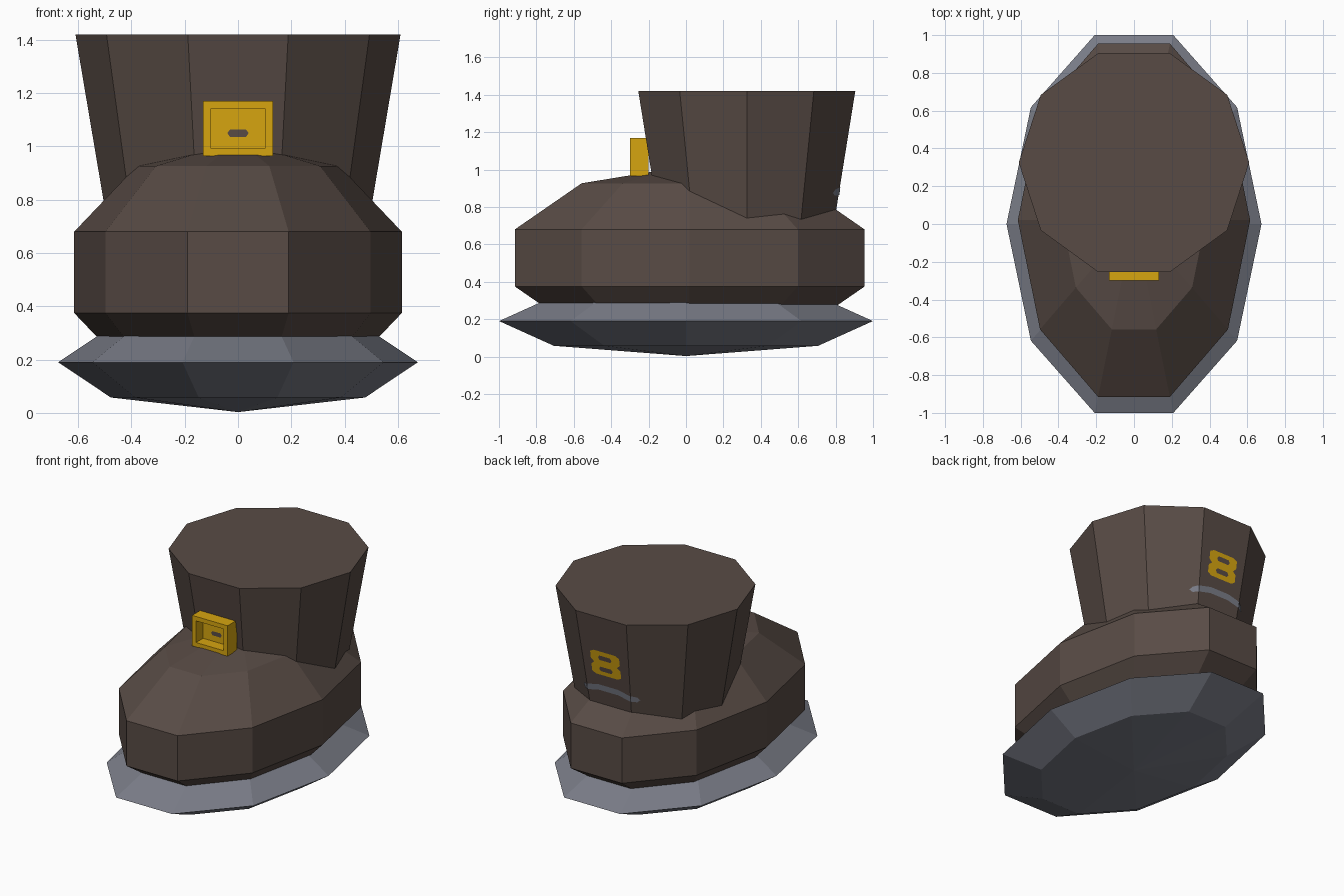
import bpy, bmesh, math
from mathutils import Matrix, Vector

if "Cube" in bpy.data.objects:
    bpy.data.objects.remove(bpy.data.objects["Cube"])

SIDES = 10


def material(name, rgb):
    m = bpy.data.materials.new(name)
    m.diffuse_color = (*rgb, 1)
    m.use_nodes = True
    m.node_tree.nodes["Principled BSDF"].inputs["Base Color"].default_value = m.diffuse_color
    return m


BROWN = material("dark_brown_leather", (0.098, 0.071, 0.060))
GREY = material("grey_rubber", (0.195, 0.205, 0.246))
GOLD = material("gold", (0.672, 0.376, 0.005))


def finish(bm, name, mat):
    me = bpy.data.meshes.new(name)
    bm.to_mesh(me)
    bm.free()
    me.materials.append(mat)
    ob = bpy.data.objects.new(name, me)
    bpy.context.collection.objects.link(ob)
    return ob


def loft(name, mat, rings, cy, poles=None):
    """Stack of ten-sided rings (z, rx, ry), closed by caps or pole points."""
    bm = bmesh.new()
    loops = []
    for z, rx, ry in rings:
        loops.append([bm.verts.new((rx * math.cos(a), cy + ry * math.sin(a), z))
                      for a in (math.tau * i / SIDES for i in range(SIDES))])
    for lo, hi in zip(loops, loops[1:]):
        for i in range(SIDES):
            j = (i + 1) % SIDES
            bm.faces.new((lo[i], lo[j], hi[j], hi[i]))
    if poles:
        for z, loop in zip(poles, (loops[0], loops[-1])):
            p = bm.verts.new((0, cy, z))
            for i in range(SIDES):
                bm.faces.new((loop[i], loop[(i + 1) % SIDES], p))
    else:
        bm.faces.new(loops[0])
        bm.faces.new(loops[-1])
    bmesh.ops.recalc_face_normals(bm, faces=bm.faces)
    return finish(bm, name, mat)


def spheroid(name, mat, lats, cz, rx, ry, rz, cy):
    rings = []
    for lat in lats:
        a = math.radians(lat)
        rings.append((cz + rz * math.sin(a), rx * math.cos(a), ry * math.cos(a)))
    return loft(name, mat, rings, cy, (cz - rz, cz + rz))


# Sole and foot: squashed low-poly spheres
spheroid("sole", GREY, (-45, 0, 45), 0.19, 0.675, 1.051, 0.187, 0)
c18 = math.cos(math.radians(18))
spheroid("foot", BROWN, (-54, -18, 18, 54), 0.5275, 0.615 / c18,
         0.935 / c18 / c18, 0.4935, 0.02)

# Flared ankle cuff
CUFF_Y, TOP_Z, TOP_R, FLARE = 0.325, 1.42, 0.61, 0.169


def cuff_radius(z):
    return TOP_R - FLARE * (TOP_Z - z)


loft("ankle_cuff", BROWN,
     [(z, cuff_radius(z), cuff_radius(z)) for z in (0.55, TOP_Z)], CUFF_Y)

# Front buckle: a box with a recessed window
bm = bmesh.new()
bmesh.ops.create_cube(bm, size=1, matrix=Matrix.Translation((0, -0.25, 1.0675))
                      @ Matrix.Diagonal((0.264, 0.1, 0.205, 1)))
front = min(bm.faces, key=lambda f: f.calc_center_median().y)
bmesh.ops.inset_region(bm, faces=[front], thickness=0.042)
floor = bmesh.ops.extrude_discrete_faces(bm, faces=[front])["faces"]
bmesh.ops.translate(bm, verts=floor[0].verts, vec=(0, 0.075, 0))
bmesh.ops.recalc_face_normals(bm, faces=bm.faces)
finish(bm, "front_buckle", GOLD)

# Slot in the buckle floor
bm = bmesh.new()
outline = [(-0.04, 1.05), (-0.03, 1.036), (0.03, 1.036),
           (0.04, 1.05), (0.03, 1.064), (-0.03, 1.064)]
bm.faces.new([bm.verts.new((x, -0.229, z)) for x, z in outline])
finish(bm, "buckle_slot", BROWN)


def cuff_plate(name, mat, polygons, lift):
    """Flat plates on the cuff; each polygon is (face turn, [(x, z), ...])."""
    bm = bmesh.new()
    for turn, pts in polygons:
        rot = Matrix.Rotation(math.radians(36 * turn), 3, 'Z')
        verts = []
        for x, z in pts:
            p = rot @ Vector((x, cuff_radius(z) * c18 + lift, z))
            verts.append(bm.verts.new((p.x, p.y + CUFF_Y, p.z)))
        f = bm.faces.new(verts)
        f.normal_update()
        if f.normal.dot(rot @ Vector((0, 1, 0))) < 0:
            f.normal_flip()
    return finish(bm, name, mat)


# Rear fastening: waisted gold plate with two slots
half = [(0.08, 1.0), (0.108, 1.015), (0.108, 1.065), (0.085, 1.085),
        (0.108, 1.105), (0.108, 1.155), (0.08, 1.17)]
cuff_plate("rear_plate", GOLD,
           [(0, half + [(-x, z) for x, z in reversed(half)])], 0.004)
slots = []
for z in (1.045, 1.125):
    slots.append((0, [(-0.05, z), (-0.04, z - 0.016), (0.04, z - 0.016),
                      (0.05, z), (0.04, z + 0.016), (-0.04, z + 0.016)]))
cuff_plate("rear_plate_slots", BROWN, slots, 0.007)

# Grey pull band wrapping the heel side of the cuff
e = cuff_radius(0.89) * math.sin(math.radians(18))
cuff_plate("heel_band", GREY, [
    (0, [(-e, 0.865), (-0.07, 0.885), (0.07, 0.885), (e, 0.865),
         (e, 0.905), (0.07, 0.925), (-0.07, 0.925), (-e, 0.905)]),
    (1, [(e, 0.865), (e, 0.905), (e - 0.04, 0.895), (e - 0.06, 0.875), (e - 0.04, 0.86)]),
    (-1, [(-e, 0.865), (-e, 0.905), (-e + 0.04, 0.895), (-e + 0.06, 0.875), (-e + 0.04, 0.86)]),
], 0.004)
